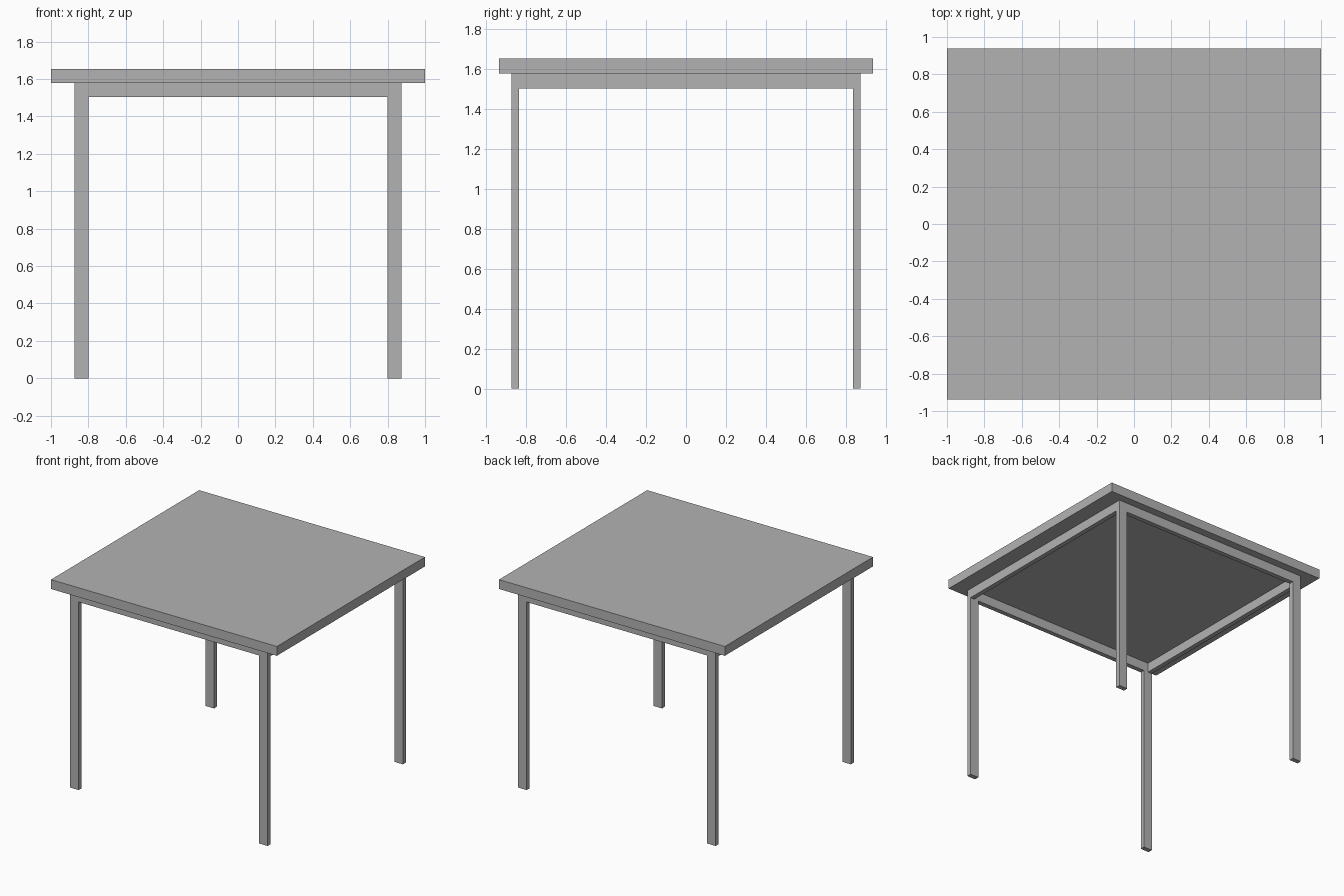
import bpy

cube = bpy.data.objects.get("Cube")
if cube:
    bpy.data.objects.remove(cube, do_unlink=True)

# Single plain grey finish
grey = bpy.data.materials.new("plain_grey")
grey.use_nodes = True
colour = (0.45, 0.45, 0.45, 1)
grey.diffuse_color = colour
grey.node_tree.nodes["Principled BSDF"].inputs["Base Color"].default_value = colour

# Main dimensions
HALF_X, HALF_Y = 1.0, 0.937
TOP, UNDERSIDE, RAIL_BOTTOM = 1.655, 1.58, 1.505
FRAME = 0.874            # outer half size of the square frame
LEG_WIDTH, THICK = 0.075, 0.037


def box(name, low, high):
    """Box spanning two opposite corners."""
    centre = [(a + b) / 2 for a, b in zip(low, high)]
    bpy.ops.mesh.primitive_cube_add(size=1, location=centre)
    obj = bpy.context.object
    obj.name = name
    obj.scale = [abs(b - a) for a, b in zip(low, high)]
    bpy.ops.object.transform_apply(location=False, rotation=False, scale=True)
    obj.data.materials.append(grey)
    return obj


# Table top
box("table_top", (-HALF_X, -HALF_Y, UNDERSIDE), (HALF_X, HALF_Y, TOP))

# Four flat legs, wide across x and thin along y
for side, sx in (("left", 1), ("right", -1)):
    for end, sy in (("front", -1), ("back", 1)):
        box(f"{end}_{side}_leg",
            (sx * (FRAME - LEG_WIDTH), sy * (FRAME - THICK), 0),
            (sx * FRAME, sy * FRAME, UNDERSIDE))

# Front and back rails between the legs
inner_x = FRAME - LEG_WIDTH
for end, sy in (("front", -1), ("back", 1)):
    box(f"{end}_rail", (-inner_x, sy * (FRAME - THICK), RAIL_BOTTOM),
        (inner_x, sy * FRAME, UNDERSIDE))

# Side rails between the legs
inner_y = FRAME - THICK
for side, sx in (("left", 1), ("right", -1)):
    box(f"{side}_rail", (sx * (FRAME - THICK), -inner_y, RAIL_BOTTOM),
        (sx * FRAME, inner_y, UNDERSIDE))
